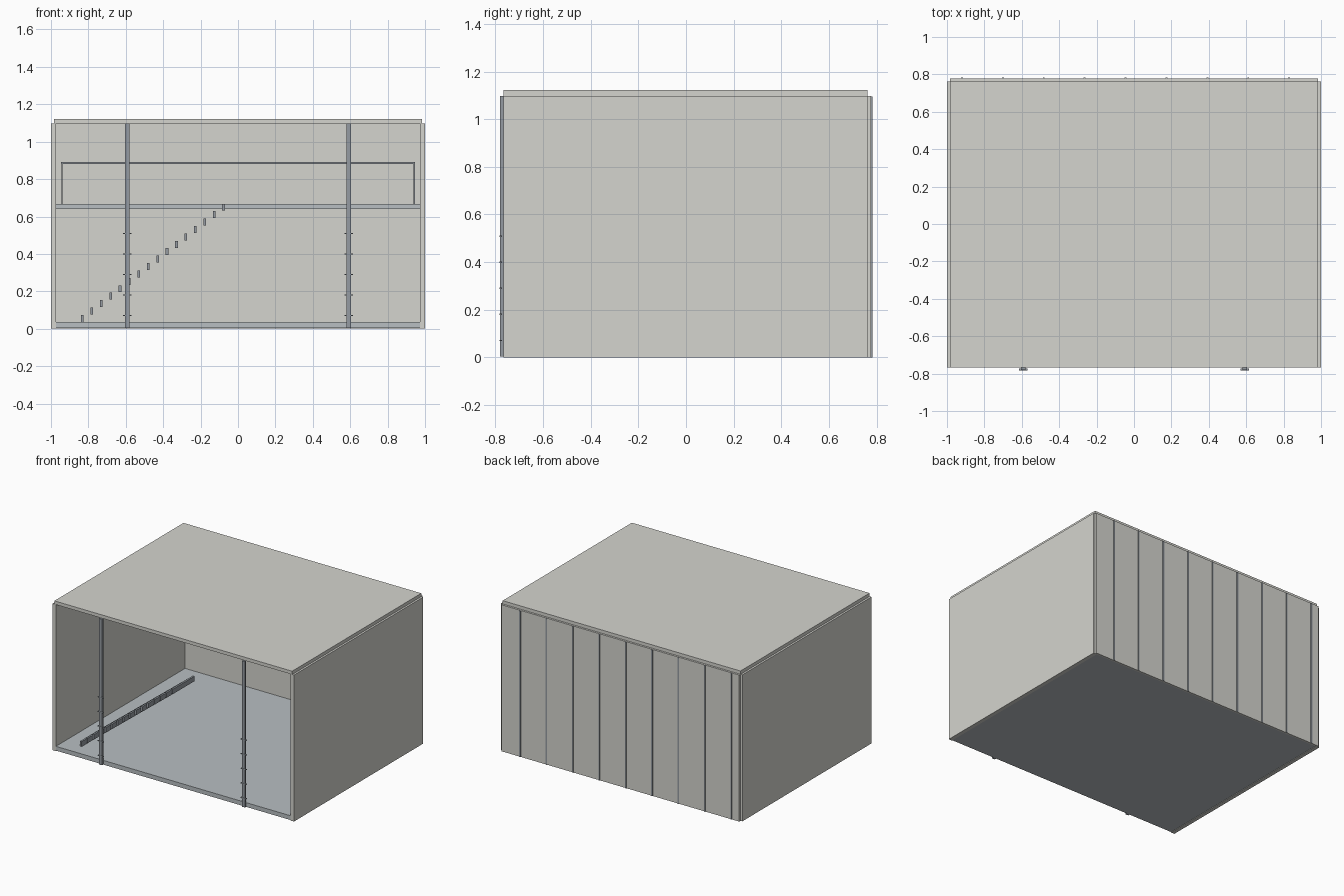
import bpy

if "Cube" in bpy.data.objects:
    bpy.data.objects.remove(bpy.data.objects["Cube"])


def material(name, rgb):
    m = bpy.data.materials.new(name)
    m.diffuse_color = (*rgb, 1)
    m.use_nodes = True
    m.node_tree.nodes["Principled BSDF"].inputs["Base Color"].default_value = m.diffuse_color
    return m


PANEL = material("panel", (0.66, 0.66, 0.62))
STEEL = material("steel", (0.30, 0.33, 0.36))
CONCRETE = material("concrete", (0.48, 0.52, 0.54))


def box(name, x, y, z, mat):
    """Box from (min, max) pairs on each axis."""
    bpy.ops.mesh.primitive_cube_add(
        size=1, location=[(a + b) / 2 for a, b in (x, y, z)])
    o = bpy.context.object
    o.name = name
    o.scale = [b - a for a, b in (x, y, z)]
    bpy.ops.object.transform_apply(location=False, rotation=False, scale=True)
    o.data.materials.append(mat)
    return o


FRONT, BACK = -0.766, 0.762
DECK_FRONT = 0.13

# Shell: side walls, back wall, roof and floor
for s, side in ((-1, "left"), (1, "right")):
    box(side + "_wall", sorted((s * 0.972, s)), (FRONT, BACK), (0, 1.097), PANEL)
box("back_wall", (-0.985, 0.985), (BACK, 0.777), (0, 1.097), PANEL)
box("roof", (-0.985, 0.985), (FRONT, BACK), (1.097, 1.122), PANEL)
box("floor", (-0.972, 0.972), (FRONT, BACK), (0.004, 0.036), CONCRETE)

# Vertical seam ribs on the outside of the back wall
for i in range(9):
    x = -0.92 + i * 0.2187
    box(f"seam_rib_{i + 1}", (x - 0.005, x + 0.005), (0.775, 0.782),
        (0, 1.095), STEEL)

# Front columns with short cross pins
for s, side in ((-1, "left"), (1, "right")):
    x = s * 0.592
    box(side + "_column", (x - 0.012, x + 0.012), (-0.780, FRONT),
        (0.004, 1.097), STEEL)
    for i in range(5):
        z = 0.071 + i * 0.1095
        box(f"{side}_column_pin_{i + 1}", (x - 0.023, x + 0.023),
            (-0.782, -0.772), (z - 0.003, z + 0.003), STEEL)

# Mezzanine slab and deck across the rear
box("mezzanine_slab", (-0.972, 0.972), (DECK_FRONT, BACK), (0.640, 0.655), CONCRETE)
box("mezzanine_deck", (-0.972, 0.972), (DECK_FRONT, BACK), (0.655, 0.667), CONCRETE)

# Guard rail along the mezzanine edge
ry = DECK_FRONT + 0.02
box("guard_rail", (-0.946, 0.946), (ry - 0.006, ry + 0.006), (0.880, 0.892), STEEL)
for s, side in ((-1, "left"), (1, "right")):
    x = s * 0.941
    box(side + "_rail_post", (x - 0.004, x + 0.004), (ry - 0.004, ry + 0.004),
        (0.667, 0.882), STEEL)

# Open stair made of separate steps
for i in range(16):
    x, z = -0.832 + i * 0.0503, 0.037 + i * 0.0396
    box(f"stair_step_{i + 1}", (x - 0.007, x + 0.007), (-0.672, -0.412),
        (z, z + 0.037), STEEL)
